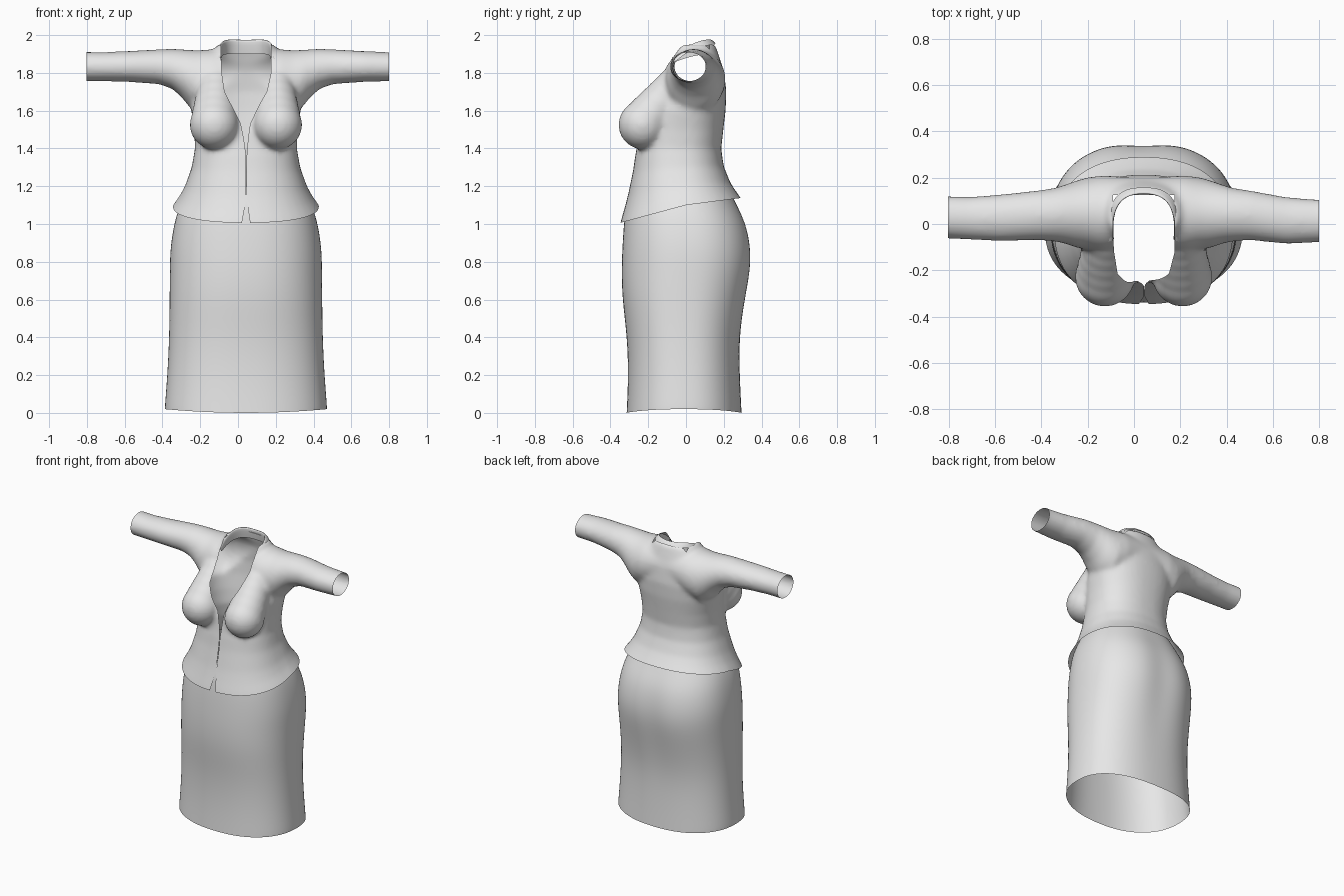
import bpy, bmesh, math
from mathutils import Vector

if "Cube" in bpy.data.objects:
    bpy.data.objects.remove(bpy.data.objects["Cube"])

CX = 0.042  # body centre line

cloth = bpy.data.materials.new("light_grey_cloth")
cloth.use_nodes = True
cloth.diffuse_color = (0.8, 0.8, 0.8, 1)
cloth.node_tree.nodes["Principled BSDF"].inputs["Base Color"].default_value = (0.8, 0.8, 0.8, 1)


def add_object(name, bm):
    mesh = bpy.data.meshes.new(name)
    bm.to_mesh(mesh)
    bm.free()
    mesh.materials.append(cloth)
    mesh.shade_smooth()
    ob = bpy.data.objects.new(name, mesh)
    bpy.context.collection.objects.link(ob)
    return ob


def loft(bm, rings, closed=True, caps=False):
    rows = [[bm.verts.new(p) for p in ring] for ring in rings]
    n = len(rows[0])
    for a, b in zip(rows, rows[1:]):
        for i in range(n if closed else n - 1):
            j = (i + 1) % n
            bm.faces.new((a[i], a[j], b[j], b[i]))
    if caps:
        bm.faces.new(rows[0][::-1])
        bm.faces.new(rows[-1])


def oval(ra, rb, power, n=40):
    """Points of a rounded oval."""
    out = []
    for i in range(n):
        c, s = math.cos(math.tau * i / n), math.sin(math.tau * i / n)
        out.append((ra * math.copysign(abs(c) ** (2 / power), c),
                    rb * math.copysign(abs(s) ** (2 / power), s)))
    return out


def upright_ring(z, half, front, back, power):
    mid, depth = (front + back) / 2, (back - front) / 2
    return [Vector((CX + a, mid + b, z)) for a, b in oval(half, depth, power)]


# Skirt: open tube with a soft dent down the back
skirt_profile = [(0.0, .43, -.315, .295), (.02, .43, -.314, .294), (.2, .417, -.306, .285),
                 (.4, .407, -.312, .284), (.6, .405, -.338, .32), (.75, .404, -.342, .352),
                 (.87, .402, -.338, .355), (1.0, .382, -.33, .328), (1.1, .352, -.318, .275),
                 (1.2, .3, -.285, .225)]
rings = []
for z, half, front, back in skirt_profile:
    ring = upright_ring(z, half, front, back, 2.35)
    for p in ring:
        if p.y > 0:
            p.y -= .018 * math.exp(-((p.x - CX) / .09) ** 2) * math.exp(-((z - .8) / .3) ** 2)
        if z < .1:
            p.z += .02 * ((p.x - CX) / .43) ** 2
    rings.append(ring)
bm = bmesh.new()
loft(bm, rings)
skirt = add_object("skirt", bm)
skirt.modifiers.new("smooth", "SUBSURF").levels = 2
skirt.modifiers["smooth"].render_levels = 2

# Blouse: torso, sleeves and bust as overlapping solids
bm = bmesh.new()
torso_profile = [(1.02, .435, -.37, .33), (1.1, .387, -.348, .29), (1.15, .352, -.327, .262),
                 (1.2, .325, -.308, .235), (1.3, .288, -.28, .2), (1.4, .27, -.262, .187),
                 (1.5, .275, -.25, .198), (1.6, .29, -.225, .21), (1.7, .29, -.18, .214),
                 (1.8, .25, -.125, .203), (1.88, .2, -.09, .178), (1.95, .15, -.07, .155)]
loft(bm, [upright_ring(*row, 2.3) for row in torso_profile], caps=True)

# (distance from centre, front, back, bottom, top)
sleeve_profile = [(.0, -.1, .2, 1.66, 1.93), (.18, -.12, .21, 1.6, 1.925), (.25, -.11, .2, 1.58, 1.92),
                  (.3, -.1, .185, 1.62, 1.922), (.34, -.085, .17, 1.67, 1.925), (.39, -.075, .155, 1.715, 1.927),
                  (.46, -.07, .145, 1.74, 1.925), (.62, -.075, .128, 1.752, 1.916),
                  (.75, -.068, .118, 1.755, 1.91), (.9, -.06, .122, 1.755, 1.912)]
for side in (-1, 1):
    rings = []
    for d, front, back, low, high in sleeve_profile:
        shift = -.012 if side > 0 and d > .5 else 0
        rings.append([(CX + side * d, (front + back) / 2 + shift + a, (low + high) / 2 + b)
                      for a, b in oval((back - front) / 2, (high - low) / 2, 2)])
    loft(bm, rings, caps=True)
    for k in range(5):
        t = k / 4
        ball = bmesh.ops.create_uvsphere(bm, u_segments=32, v_segments=20, radius=.13 - .03 * t)
        bmesh.ops.translate(bm, verts=ball["verts"],
                            vec=(CX + side * (.168 - .01 * t), -.228 + .158 * t, 1.525 + .195 * t))
bmesh.ops.recalc_face_normals(bm, faces=bm.faces)
solid = add_object("blouse_solid", bm)

# Blend the solids into one skin
remesh = solid.modifiers.new("blend", "REMESH")
remesh.mode = "VOXEL"
remesh.voxel_size = .0125
relax = solid.modifiers.new("relax", "SMOOTH")
relax.factor = .5
relax.iterations = 14
graph = bpy.context.evaluated_depsgraph_get()
skin = bpy.data.meshes.new_from_object(solid.evaluated_get(graph))
bm = bmesh.new()
bm.from_mesh(skin)
bpy.data.objects.remove(solid)
bpy.data.meshes.remove(skin)


def slice_faces(faces, co, no, **clear):
    geom = {e for f in faces for e in (*f.verts, *f.edges)} | set(faces)
    bmesh.ops.bisect_plane(bm, geom=list(geom), dist=1e-5, plane_co=co, plane_no=no, **clear)


# Open the cuffs and the hem
for co, no in (((-.803, 0, 0), (-1, 0, 0)), ((.8, 0, 0), (1, 0, 0)), ((0, 0, 1.1), (0, 0, -1))):
    slice_faces(bm.faces[:], co, no, clear_outer=True)

# Dip the hem towards the front
for v in bm.verts:
    drop = v.co.y * (.13 if v.co.y > 0 else .27)
    v.co.z += drop * max(0, min(1, (1.36 - v.co.z) / .26))

# Neckline, front slit and hem notch: (height, right edge, left edge)
opening = [(2.1, -.09, .172), (1.9, -.09, .175), (1.8, -.086, .175), (1.7, -.071, .152),
           (1.63, -.035, .112), (1.53, .015, .064), (1.45, .031, .053), (1.36, .043, .046),
           (1.13, .043, .046), (.98, .016, .068)]
slice_faces(bm.faces[:], (0, .125, 0), (0, 1, 0))
for z, _, _ in opening:
    slice_faces(bm.faces[:], (0, 0, z), (0, 0, 1))


def front_band(low, high):
    picked = []
    for f in bm.faces:
        c = f.calc_center_median()
        if low < c.z < high and c.y < (.125 if c.z > 1.8 else 0) and -.2 < c.x < .3:
            picked.append(f)
    return picked


for (z1, r1, l1), (z0, r0, l0) in zip(opening, opening[1:]):
    for a, b in ((r1, r0), (l1, l0)):
        slice_faces(front_band(z0, z1), (b, 0, z0), (z1 - z0, 0, b - a))
    doomed = []
    for f in front_band(z0, z1):
        c = f.calc_center_median()
        t = (c.z - z0) / (z1 - z0)
        if r0 + (r1 - r0) * t < c.x < l0 + (l1 - l0) * t:
            doomed.append(f)
    bmesh.ops.delete(bm, geom=doomed, context="FACES")
add_object("blouse", bm)

# Collar: stand, fold and turned-down edge, mirrored about the centre line
stand = [(0, .14, 1.9), (.07, .136, 1.9), (.11, .1, 1.9), (.13, .04, 1.89), (.132, -.03, 1.87), (.128, -.07, 1.85)]
fold = [(0, .125, 1.99), (.065, .115, 2.003), (.108, .08, 1.998), (.127, .03, 1.975), (.135, -.03, 1.94), (.132, -.07, 1.9)]
edge = [(0, .16, 1.955), (.08, .154, 1.95), (.132, .11, 1.945), (.15, .05, 1.94), (.168, -.02, 1.89), (.183, -.085, 1.835)]


def full(half):
    return [(CX - x, y, z) for x, y, z in half[:0:-1]] + [(CX + x, y, z) for x, y, z in half]


bm = bmesh.new()
loft(bm, [full(row) for row in (stand, fold, edge)], closed=False)
collar = add_object("collar", bm)
sub = collar.modifiers.new("smooth", "SUBSURF")
sub.levels = sub.render_levels = 2
